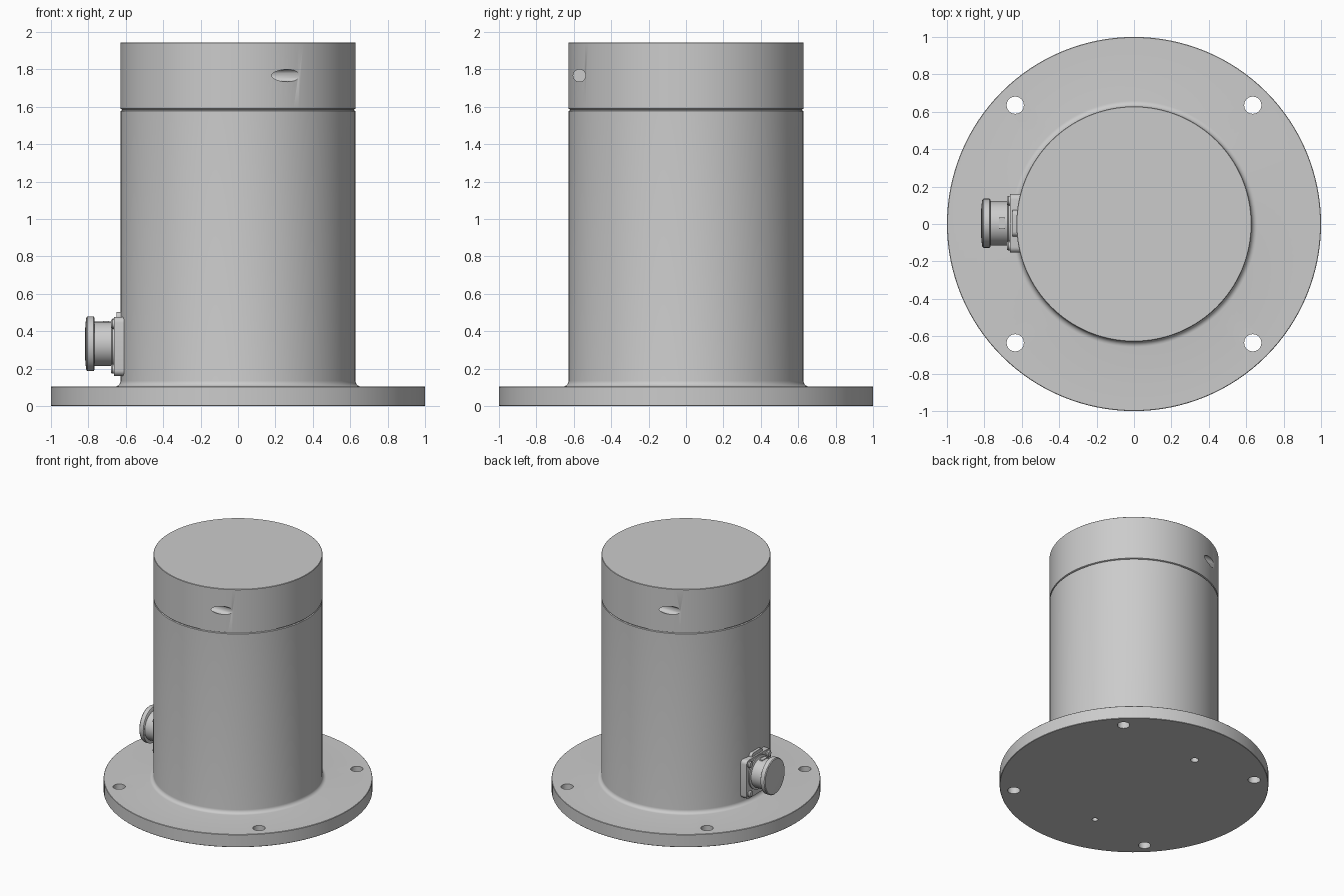
import bpy, bmesh, math
from mathutils import Matrix, Vector

if "Cube" in bpy.data.objects:
    bpy.data.objects.remove(bpy.data.objects["Cube"], do_unlink=True)

GREY = bpy.data.materials.new("machined grey")
GREY.use_nodes = True
COLOUR = (0.6, 0.6, 0.6, 1.0)
GREY.diffuse_color = COLOUR
GREY.node_tree.nodes["Principled BSDF"].inputs["Base Color"].default_value = COLOUR

ALONG_X = Matrix.Rotation(-math.pi / 2, 4, 'Y')      # turns +z towards -x


def make(name, bm):
    """Turn a bmesh into a grey object."""
    bmesh.ops.recalc_face_normals(bm, faces=bm.faces)
    mesh = bpy.data.meshes.new(name)
    bm.to_mesh(mesh)
    bm.free()
    mesh.materials.append(GREY)
    ob = bpy.data.objects.new(name, mesh)
    bpy.context.collection.objects.link(ob)
    return ob


def lathe(name, profile, segments=128, matrix=Matrix()):
    """Revolve (radius, height) points round z, with flat end caps."""
    bm = bmesh.new()
    rings = [[bm.verts.new((r * math.cos(a), r * math.sin(a), z))
              for a in (2 * math.pi * i / segments for i in range(segments))]
             for r, z in profile]
    for low, high in zip(rings, rings[1:]):
        for i in range(segments):
            j = (i + 1) % segments
            bm.faces.new((low[i], low[j], high[j], high[i]))
    bm.faces.new(rings[0])
    bm.faces.new(rings[-1])
    bm.transform(matrix)
    return make(name, bm)


def box(name, centre, size, bevel=0.0):
    """Box with the edges along x rounded."""
    bm = bmesh.new()
    bmesh.ops.create_cube(bm, size=1, matrix=Matrix.Translation(centre) @ Matrix.Diagonal((*size, 1)))
    if bevel:
        edges = [e for e in bm.edges
                 if abs((e.verts[0].co - e.verts[1].co).normalized().x) > 0.9]
        bmesh.ops.bevel(bm, geom=edges, offset=bevel, segments=5, affect='EDGES', profile=0.5)
    return make(name, bm)


def rod(radius, start, end):
    """Cylindrical cutter between two points."""
    a, b = Vector(start), Vector(end)
    turn = (b - a).to_track_quat('Z', 'Y').to_matrix().to_4x4()
    return lathe("cutter", [(radius, 0), (radius, (b - a).length)], 32, Matrix.Translation(a) @ turn)


def drill(ob, cutters):
    """Subtract each cutter, then remove it."""
    for cutter in cutters:
        cutter.hide_render = True
        mod = ob.modifiers.new("hole", 'BOOLEAN')
        mod.operation, mod.solver, mod.object = 'DIFFERENCE', 'EXACT', cutter
        bpy.ops.object.select_all(action='DESELECT')
        bpy.context.view_layer.objects.active = ob
        ob.select_set(True)
        bpy.ops.object.modifier_apply(modifier=mod.name)
        bpy.data.objects.remove(cutter, do_unlink=True)


# Flange and main tube in one turned piece, with a fillet between them
fillet = [(0.658 - 0.03 * math.sin(t), 0.135 - 0.03 * math.cos(t))
          for t in (math.pi / 2 * i / 6 for i in range(7))]
body = lathe("flanged_body",
             [(0.997, 0), (1.0, 0.003), (1.0, 0.102), (0.997, 0.105)] + fillet
             + [(0.628, 1.578), (0.62, 1.582), (0.62, 1.588)])
bolt_holes = [rod(0.046, (x, y, -0.1), (x, y, 0.2)) for x in (-0.635, 0.635) for y in (-0.635, 0.635)]
pin_holes = [rod(0.03, (-0.105, 0.577, -0.1), (-0.105, 0.577, 0.15)),
             rod(0.022, (-0.105, -0.577, -0.1), (-0.105, -0.577, 0.15))]
drill(body, bolt_holes + pin_holes)

# Top collar with two blind holes bored tangentially on opposite sides
collar = lathe("top_collar", [(0.62, 1.585), (0.629, 1.59), (0.629, 1.942), (0.626, 1.945)])
drill(collar, [rod(0.033, (s * 0.7, -s * 0.57, 1.767), (s * 0.1, -s * 0.57, 1.767)) for s in (1, -1)])

# Side connector: mounting plate, barrel, cap, key, lug and screws
CY, CZ = 0.004, 0.333
seat = Matrix.Translation((0, CY, CZ)) @ ALONG_X
box("connector_plate", (-0.636, CY, 0.319), (0.054, 0.314, 0.314), 0.03)
lathe("connector_barrel",
      [(0.135, 0.65), (0.135, 0.672), (0.118, 0.677), (0.118, 0.78)], 64, seat)
lathe("connector_cap",
      [(0.124, 0.767), (0.131, 0.772), (0.131, 0.805), (0.126, 0.811), (0.1, 0.815), (0.05, 0.819)],
      64, seat @ Matrix.Diagonal((1.12, 1, 1, 1)))
box("barrel_key", (-0.706, CY, 0.449), (0.03, 0.064, 0.014))
box("strap_lug", (-0.637, CY, 0.47), (0.026, 0.14, 0.066), 0.025)
for y in (-0.12, 0.12):
    for z in (-0.12, 0.12):
        lathe("plate_screw", [(0.026, 0.65), (0.026, 0.672), (0.02, 0.68)], 20,
              Matrix.Translation((0, CY + y, 0.319 + z)) @ ALONG_X)

# Smooth shading with sharp edges kept
bpy.ops.object.select_all(action='DESELECT')
for ob in bpy.context.scene.objects:
    if ob.type == 'MESH':
        ob.select_set(True)
        bpy.context.view_layer.objects.active = ob
bpy.ops.object.shade_smooth_by_angle(angle=math.radians(35))
